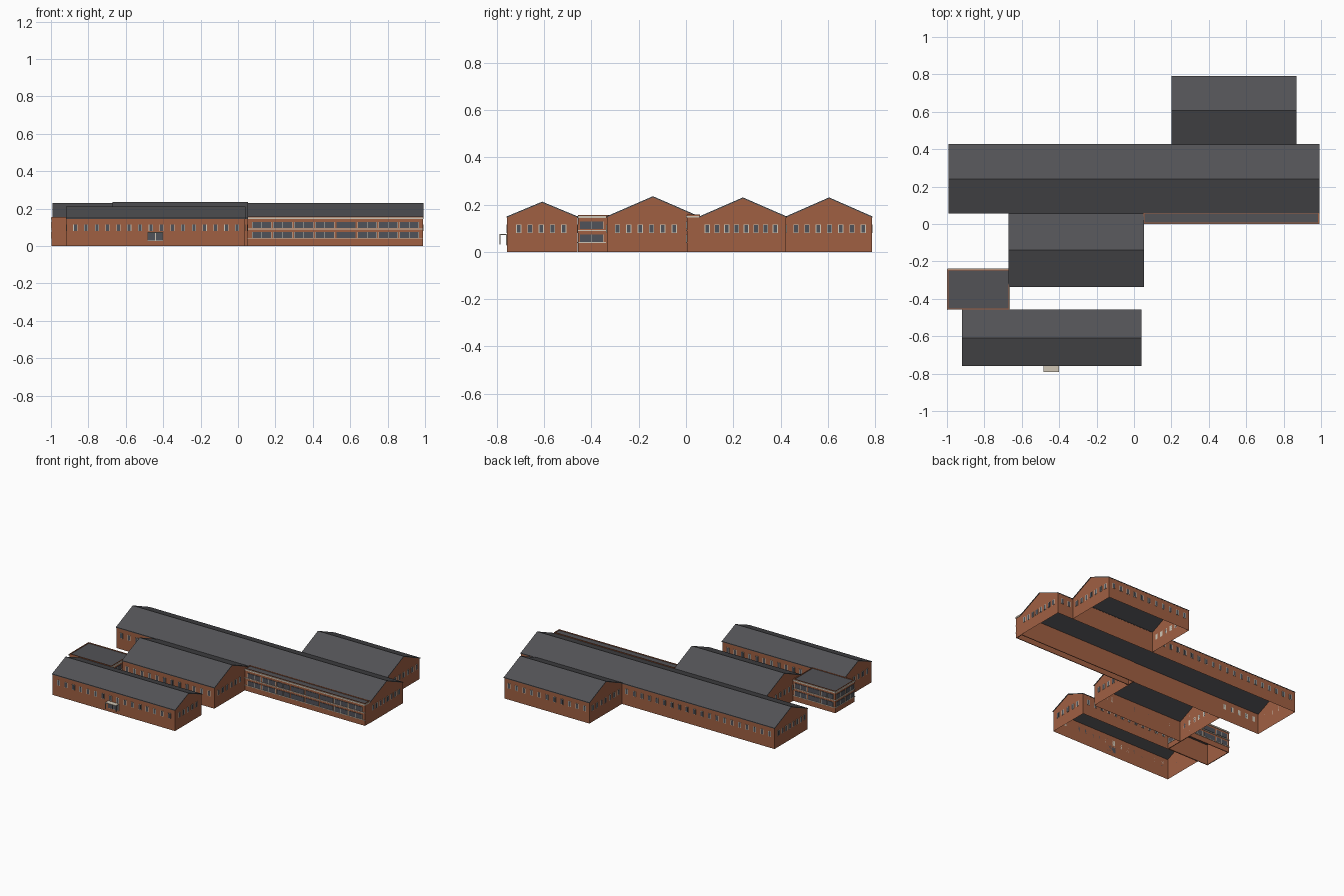
import bpy, bmesh
from mathutils import Vector

cube = bpy.data.objects.get("Cube")
if cube:
    bpy.data.objects.remove(cube)


def material(name, rgb):
    m = bpy.data.materials.new(name)
    m.use_nodes = True
    m.diffuse_color = (*rgb, 1)
    m.node_tree.nodes["Principled BSDF"].inputs["Base Color"].default_value = (*rgb, 1)
    return m


BRICK = material("brick", (0.35, 0.115, 0.055))
ROOF = material("roof_slate", (0.085, 0.085, 0.092))
GLASS = material("window_glass", (0.08, 0.085, 0.1))
TRIM = material("cream_trim", (0.62, 0.56, 0.46))


def finish(name, bm, mat):
    mesh = bpy.data.meshes.new(name)
    bmesh.ops.recalc_face_normals(bm, faces=bm.faces)
    bm.to_mesh(mesh)
    bm.free()
    mesh.materials.append(mat)
    ob = bpy.data.objects.new(name, mesh)
    bpy.context.collection.objects.link(ob)
    return ob


def add_box(bm, lo, hi):
    lo, hi = Vector(lo), Vector(hi)
    made = bmesh.ops.create_cube(bm, size=1)["verts"]
    for v in made:
        v.co = Vector(((lo[i] + hi[i]) / 2 + v.co[i] * (hi[i] - lo[i])) for i in range(3))


def box(name, lo, hi, mat):
    bm = bmesh.new()
    add_box(bm, lo, hi)
    return finish(name, bm, mat)


def plate(bm, side, wall, a, b, z0, z1, depth):
    """Thin plate on a wall; side is one of +x -x +y -y, a to b runs along it."""
    out = wall + (depth if side[0] == "+" else -depth)
    n0, n1 = min(wall, out), max(wall, out)
    if side[1] == "x":
        add_box(bm, (n0, a, z0), (n1, b, z1))
    else:
        add_box(bm, (a, n0, z0), (b, n1, z1))


def small_windows(name, side, wall, first, last, count):
    frames, panes = bmesh.new(), bmesh.new()
    for i in range(count):
        c = first + (last - first) * i / (count - 1)
        plate(frames, side, wall, c - 0.011, c + 0.011, 0.079, 0.116, 0.002)
        plate(panes, side, wall, c - 0.008, c + 0.008, 0.081, 0.114, 0.003)
    finish(name + "_window_frames", frames, TRIM)
    finish(name + "_window_panes", panes, GLASS)


def ribbon_windows(name, side, wall, a, b, count):
    """Two storeys of wide panes with cream mullions and sills."""
    frames, panes = bmesh.new(), bmesh.new()
    pitch = (b - a) / count
    for z in (0.042, 0.096):
        for i in range(count):
            c = a + pitch * (i + 0.5)
            w = pitch * 0.45
            plate(panes, side, wall, c - w, c + w, z, z + 0.032, 0.003)
            for e in (c - w, c, c + w):
                plate(frames, side, wall, e - 0.001, e + 0.001, z, z + 0.032, 0.004)
    finish(name + "_mullions", frames, TRIM)
    finish(name + "_panes", panes, GLASS)


EAVE = 0.148


def hall(name, x0, x1, y0, y1, ridge):
    """Open-bottomed brick shell with gable ends and a thin pitched roof."""
    ym = (y0 + y1) / 2
    bm = bmesh.new()
    profile = [(y0, 0), (y0, EAVE), (ym, ridge - 0.004), (y1, EAVE), (y1, 0)]
    ends = [[bm.verts.new((x, y, z)) for y, z in profile] for x in (x0, x1)]
    for end in ends:
        bm.faces.new(end)
    for i in (0, 3):
        bm.faces.new((ends[0][i], ends[0][i + 1], ends[1][i + 1], ends[1][i]))
    finish(name + "_walls", bm, BRICK)

    o = 0.003
    bm = bmesh.new()
    under = [(y0 - o, EAVE - 0.004), (ym, ridge - 0.005), (y1 + o, EAVE - 0.004)]
    over = [(y, z + 0.005) for y, z in under]
    ends = [[bm.verts.new((x, y, z)) for y, z in under + over[::-1]]
            for x in (x0 - o, x1 + o)]
    for end in ends:
        bm.faces.new(end)
    for i in range(6):
        j = (i + 1) % 6
        bm.faces.new((ends[0][i], ends[0][j], ends[1][j], ends[1][i]))
    finish(name + "_roof", bm, ROOF)


# Four gabled halls
hall("front_hall", -0.917, 0.038, -0.757, -0.46, 0.212)
hall("middle_hall", -0.667, 0.05, -0.335, 0.055, 0.235)
hall("main_hall", -0.988, 0.99, 0.058, 0.424, 0.23)
hall("rear_hall", 0.203, 0.867, 0.424, 0.787, 0.23)

# Small framed windows: gable ends, then long walls
for label, x0, x1, first, last, count in (
        ("front_hall", -0.917, 0.038, -0.708, -0.517, 5),
        ("middle_hall", -0.667, 0.05, -0.29, -0.05, 6),
        ("main_hall", -0.988, 0.99, 0.045, 0.378, 8),
        ("rear_hall", 0.203, 0.867, 0.465, 0.75, 7)):
    if label == "main_hall":
        first = 0.09
    small_windows(label + "_left_gable", "+x", x1, first, last, count)
    small_windows(label + "_right_gable", "-x", x0, first, last, count)
small_windows("front_hall_front", "-y", -0.757, -0.87, -0.005, 16)
small_windows("front_hall_back", "+y", -0.46, -0.63, -0.005, 12)
small_windows("middle_hall_front", "-y", -0.335, -0.63, 0.01, 12)
small_windows("main_hall_front", "-y", 0.058, -0.95, -0.71, 5)
small_windows("main_hall_back", "+y", 0.424, -0.95, 0.165, 20)
small_windows("main_hall_back_corner", "+y", 0.424, 0.9, 0.955, 2)
small_windows("rear_hall_back", "+y", 0.787, 0.24, 0.83, 11)


def flat_block(name, x0, x1, y0, y1, top, trimmed):
    """Open-bottomed brick box, recessed flat roof, cream bands on chosen sides."""
    t = 0.005
    bm = bmesh.new()
    add_box(bm, (x0, y0, 0), (x1, y0 + t, top))
    add_box(bm, (x0, y1 - t, 0), (x1, y1, top))
    add_box(bm, (x0, y0 + t, 0), (x0 + t, y1 - t, top))
    add_box(bm, (x1 - t, y0 + t, 0), (x1, y1 - t, top))
    finish(name + "_walls", bm, BRICK)
    box(name + "_roof", (x0 + t, y0 + t, top - 0.01), (x1 - t, y1 - t, top - 0.005), ROOF)
    bands = bmesh.new()
    for side, wall, a, b in trimmed:
        for z, h in ((0.037, 0.004), (0.088, 0.005), (top - 0.013, 0.009)):
            plate(bands, side, wall, a, b, z, z + h, 0.004)
    finish(name + "_bands", bands, TRIM)


# Flat-roofed long office strip along the main hall
flat_block("office_strip", 0.05, 0.988, 0.004, 0.06, 0.157,
           [("-y", 0.004, 0.05, 0.988)])
ribbon_windows("office_strip_front", "-y", 0.004, 0.07, 0.972, 8)
box("office_strip_end_band", (0.988, 0.0, 0.144), (0.991, 0.056, 0.152), TRIM)

# Flat-roofed side annex
flat_block("annex", -0.996, -0.667, -0.457, -0.243, 0.155,
           [("-x", -0.996, -0.46, -0.24), ("+y", -0.243, -0.996, -0.667),
            ("+x", -0.667, -0.457, -0.338)])
ribbon_windows("annex_right", "-x", -0.996, -0.455, -0.245, 2)
ribbon_windows("annex_back", "+y", -0.243, -0.985, -0.677, 3)
ribbon_windows("annex_left", "+x", -0.667, -0.454, -0.345, 1)

# Entrance: framed double door, canopy and posts
bm = bmesh.new()
plate(bm, "-y", -0.757, -0.484, -0.4, 0.026, 0.072, 0.003)
finish("door_frame", bm, TRIM)
bm = bmesh.new()
for c in (-0.4625, -0.4215):
    plate(bm, "-y", -0.757, c - 0.018, c + 0.018, 0.028, 0.07, 0.005)
finish("door_leaves", bm, GLASS)
box("canopy", (-0.484, -0.79, 0.07), (-0.4, -0.757, 0.075), TRIM)
bm = bmesh.new()
for x in (-0.482, -0.402):
    add_box(bm, (x - 0.002, -0.79, 0.03), (x + 0.002, -0.786, 0.072))
finish("canopy_posts", bm, TRIM)
